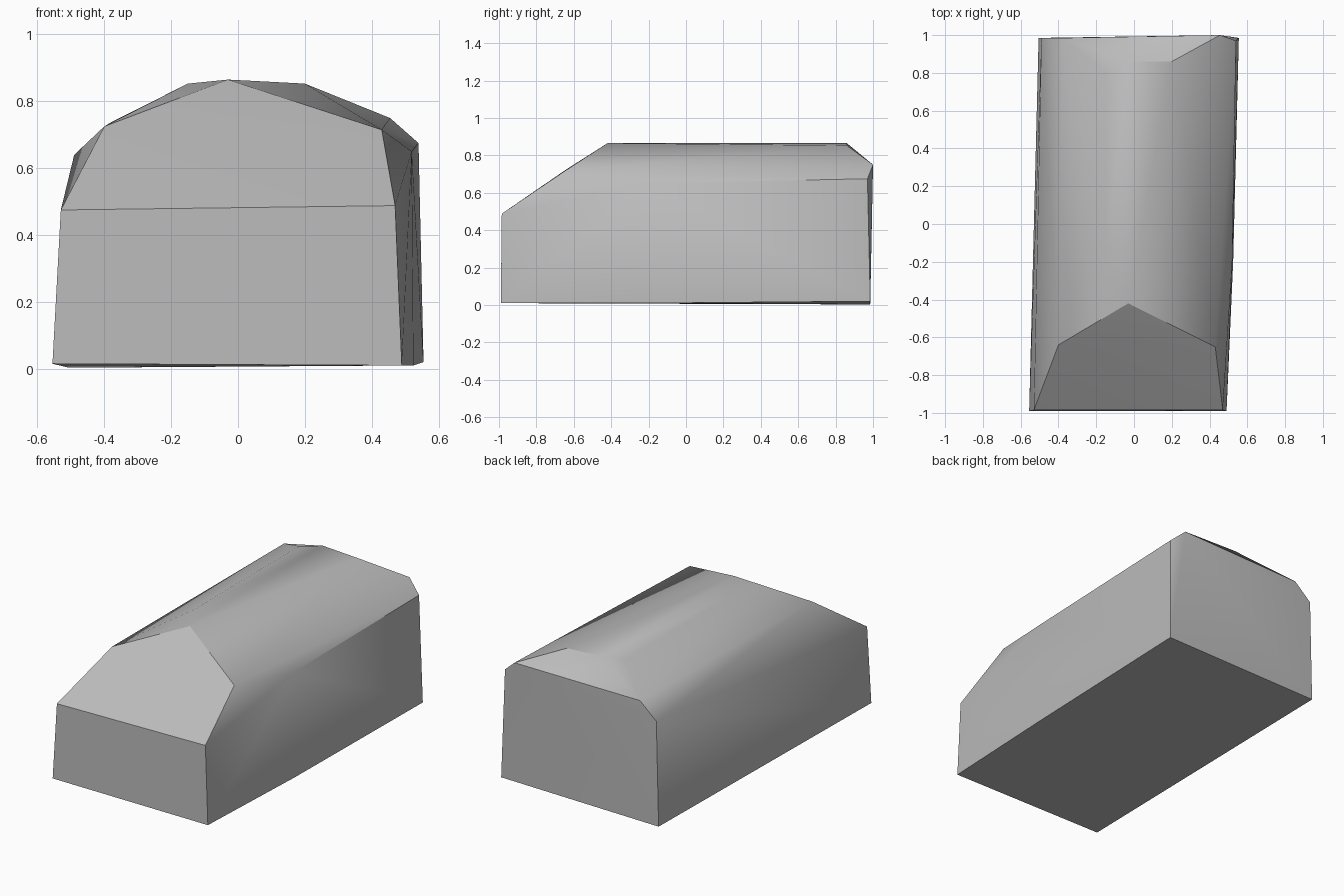
import bpy, bmesh
from math import radians

cube = bpy.data.objects.get("Cube")
if cube:
    bpy.data.objects.remove(cube, do_unlink=True)

# Single plain grey
grey = bpy.data.materials.new("plain_grey")
grey.use_nodes = True
color = (0.5, 0.5, 0.5, 1)
grey.diffuse_color = color
grey.node_tree.nodes["Principled BSDF"].inputs["Base Color"].default_value = color

# Corner points of the faceted body, grouped by region
base = [(-0.555, -0.99, 0.015), (0.49, -0.99, 0.01), (0.525, -0.2, 0.01),
        (0.555, 0.985, 0.02), (-0.505, 0.985, 0.003)]
nose = [(-0.53, -0.985, 0.475), (0.47, -0.985, 0.488)]
front_slope = [(-0.4, -0.64, 0.725), (-0.03, -0.42, 0.865), (0.43, -0.65, 0.715)]
roof = [(-0.15, -0.2, 0.853), (-0.15, 0.8, 0.853),
        (-0.03, 0.86, 0.865), (0.2, 0.86, 0.853)]
shoulders = [(0.52, -0.2, 0.65), (0.54, 0.97, 0.675), (-0.49, 0.985, 0.64)]
back_edge = [(0.455, 1.0, 0.75), (-0.38, 0.985, 0.737)]

# Wrap the corners in a closed convex shell
bm = bmesh.new()
for p in base + nose + front_slope + roof + shoulders + back_edge:
    bm.verts.new(p)
hull = bmesh.ops.convex_hull(bm, input=bm.verts[:])
loose = [v for v in bm.verts if not v.link_faces]
bmesh.ops.delete(bm, geom=loose, context='VERTS')
bmesh.ops.recalc_face_normals(bm, faces=bm.faces[:])

mesh = bpy.data.meshes.new("arched_block")
bm.to_mesh(mesh)
bm.free()
mesh.materials.append(grey)
body = bpy.data.objects.new("arched_block", mesh)
bpy.context.collection.objects.link(body)

# Smooth arch, crisp ends and base
bpy.ops.object.select_all(action='DESELECT')
body.select_set(True)
bpy.context.view_layer.objects.active = body
bpy.ops.object.shade_smooth_by_angle(angle=radians(30))
